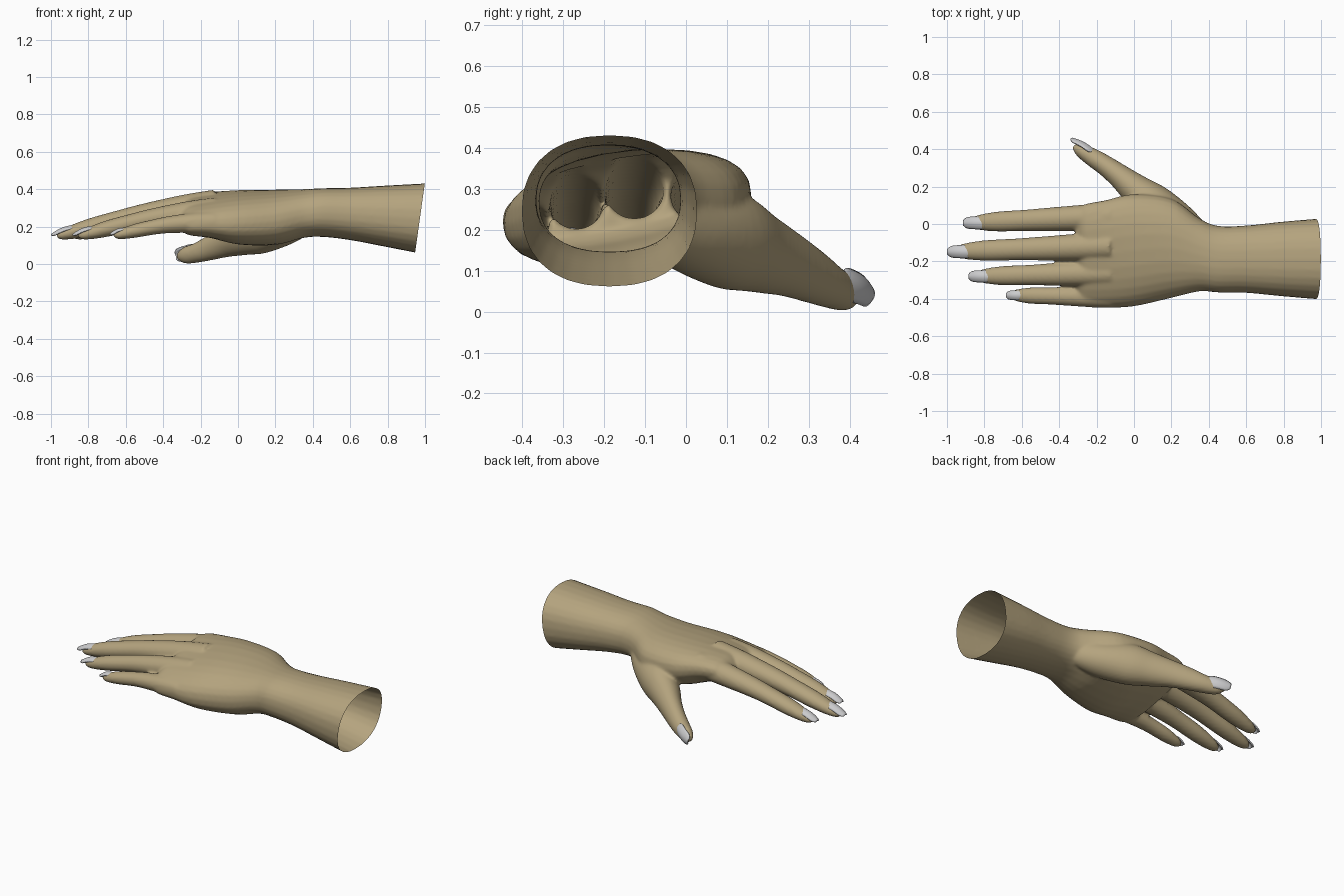
import bpy, bmesh, math
from mathutils import Vector

cube = bpy.data.objects.get("Cube")
if cube:
    bpy.data.objects.remove(cube, do_unlink=True)


def material(name, rgb, rough):
    m = bpy.data.materials.new(name)
    m.use_nodes = True
    m.diffuse_color = (*rgb, 1)
    shader = m.node_tree.nodes["Principled BSDF"]
    shader.inputs["Base Color"].default_value = (*rgb, 1)
    shader.inputs["Roughness"].default_value = rough
    return m


skin = material("tan skin", (0.46, 0.37, 0.21), 0.6)
nail_grey = material("pale grey nail", (0.60, 0.60, 0.61), 0.4)


def add_object(name, mesh, mat):
    ob = bpy.data.objects.new(name, mesh)
    bpy.context.collection.objects.link(ob)
    mesh.materials.clear()
    mesh.materials.append(mat)
    return ob


def smooth_path(keys, steps=5):
    """Catmull-Rom interpolation through sections of any number of values."""
    out = []
    for i in range(len(keys) - 1):
        p0, p1 = keys[max(i - 1, 0)], keys[i]
        p2, p3 = keys[i + 1], keys[min(i + 2, len(keys) - 1)]
        for s in range(steps):
            t = s / steps
            out.append([b + 0.5 * t * (c - a + t * (2*a - 5*b + 4*c - d
                        + t * (3*b - a - 3*c + d)))
                        for a, b, c, d in zip(p0, p1, p2, p3)])
    return out + [list(keys[-1])]


def loft(bm, keys, axis=None, power=2.0, sides=28):
    """Closed tube through sections (x, y, z, half width, half height, tilt)."""
    path = smooth_path(keys)
    centres = [Vector(p[:3]) for p in path]
    rings = []
    for i, (c, p) in enumerate(zip(centres, path)):
        d = axis or centres[min(i + 1, len(path) - 1)] - centres[max(i - 1, 0)]
        side = d.cross(Vector((0, 0, 1))).normalized()
        up = side.cross(d).normalized()
        ring = []
        for k in range(sides):
            a = math.tau * k / sides
            u, v = [math.copysign(abs(f) ** (2 / power), f)
                    for f in (math.cos(a), math.sin(a))]
            co = c + side * u * p[3] + up * v * p[4]
            co.z += p[5] * (co.y - c.y)
            ring.append(bm.verts.new(co))
        rings.append(ring)
    for r0, r1 in zip(rings, rings[1:]):
        for k in range(sides):
            n = (k + 1) % sides
            bm.faces.new((r0[k], r0[n], r1[n], r1[k]))
    bm.faces.new(rings[0][::-1])
    bm.faces.new(rings[-1])


bm = bmesh.new()

# Forearm, wrist and palm
loft(bm, [
    (1.04, -.187, .238, .220, .195, 0),
    (.80, -.187, .255, .200, .165, 0),
    (.60, -.188, .268, .180, .140, 0),
    (.45, -.188, .275, .178, .130, 0),
    (.35, -.165, .270, .195, .130, .04),
    (.20, -.130, .250, .265, .145, .08),
    (.00, -.140, .250, .300, .138, .12),
    (-.15, -.160, .262, .288, .108, .17),
    (-.26, -.168, .262, .275, .088, .20),
    (-.31, -.168, .255, .250, .050, .20),
], axis=Vector((-1, 0, 0)), power=2.3)

# Thumb with its fleshy base
loft(bm, [(*k, 0) for k in (
    (.38, -.08, .25, .06, .08),
    (.25, .00, .20, .10, .10),
    (.12, .10, .175, .105, .12),
    (.02, .175, .145, .087, .10),
    (-.07, .25, .115, .066, .08),
    (-.15, .31, .085, .055, .066),
    (-.22, .355, .060, .049, .053),
    (-.285, .393, .046, .036, .044),
    (-.325, .415, .042, .012, .016))])

# Fingers: root, tip and root radius; thickness follows the joints
FINGERS = {
    "index": ((-.12, .040, .315), (-.885, .006, .147), .071),
    "middle": ((-.12, -.118, .325), (-.970, -.148, .147), .073),
    "ring": ((-.12, -.262, .288), (-.855, -.280, .147), .068),
    "little": ((-.12, -.390, .225), (-.665, -.381, .149), .058),
}
JOINTS = ((0, 1), (.2, .98), (.45, .87), (.6, .80), (.78, .76),
          (.9, .62), (.97, .42), (1, .15))
for root, tip, r in FINGERS.values():
    keys = []
    for t, f in JOINTS:
        c = Vector(root).lerp(Vector(tip), t)
        c.z += .02 * math.sin(math.pi * t)
        keys.append((*c, r * f, r * f * (1 - .2 * t), 0))
    loft(bm, keys)

bmesh.ops.recalc_face_normals(bm, faces=bm.faces)
rough = bpy.data.meshes.new("rough_hand")
bm.to_mesh(rough)
bm.free()

# Fuse the parts into one skin and soften the joins
hand = add_object("hand", rough, skin)
fuse = hand.modifiers.new("fuse", "REMESH")
fuse.mode = "VOXEL"
fuse.voxel_size = .009
soften = hand.modifiers.new("soften", "SMOOTH")
soften.factor = .5
soften.iterations = 6
fused = bpy.data.meshes.new_from_object(
    hand.evaluated_get(bpy.context.evaluated_depsgraph_get()))
hand.modifiers.clear()
hand.data = fused
fused.name = "hand"
fused.materials.clear()
fused.materials.append(skin)

# Open the forearm with a slanted cut
bm = bmesh.new()
bm.from_mesh(fused)
bmesh.ops.bisect_plane(bm, geom=bm.verts[:] + bm.edges[:] + bm.faces[:],
                       plane_co=(.972, 0, .24), plane_no=(1, 0, -.14),
                       clear_outer=True)
for f in bm.faces:
    f.smooth = True
bm.to_mesh(fused)
bm.free()


def nail(name, base, tip, width, normal):
    """Curved plate with a rounded tip, bowed along and across."""
    base, tip, normal = Vector(base), Vector(tip), Vector(normal)
    d = (tip - base).normalized()
    side = d.cross(normal).normalized()
    up = side.cross(d)
    rows, cols = 14, 8
    bm = bmesh.new()
    grid = []
    for i in range(rows + 1):
        u = i / rows
        w = width * (1 - .15 * u) * (1 - abs(2*u - 1) ** 5 * .55)
        row = []
        for j in range(cols + 1):
            v = 2 * j / cols - 1
            lift = .010 * math.sin(math.pi * u) - .5 * w * v * v
            row.append(bm.verts.new(base.lerp(tip, u) + side * v * w + up * lift))
        grid.append(row)
    for a, b in zip(grid, grid[1:]):
        for j in range(cols):
            bm.faces.new((a[j], a[j + 1], b[j + 1], b[j])).smooth = True
    bmesh.ops.recalc_face_normals(bm, faces=bm.faces)
    mesh = bpy.data.meshes.new(name)
    bm.to_mesh(mesh)
    bm.free()
    ob = add_object(name, mesh, nail_grey)
    plate = ob.modifiers.new("thickness", "SOLIDIFY")
    plate.thickness = .008
    plate.offset = 0


# Nails
for name, w, length in (("index", .034, .125), ("middle", .035, .130),
                        ("ring", .032, .115), ("little", .025, .085)):
    x, y, z = FINGERS[name][1]
    end = x - .028 if name != "little" else x - .018
    nail(name + "_nail", (end + length, y, z + .42 * length + .006),
         (end, y, z + .010), w, (0, 0, 1))
nail("thumb_nail", (-.212, .392, .074), (-.332, .458, .044), .042, (.52, .83, .15))
